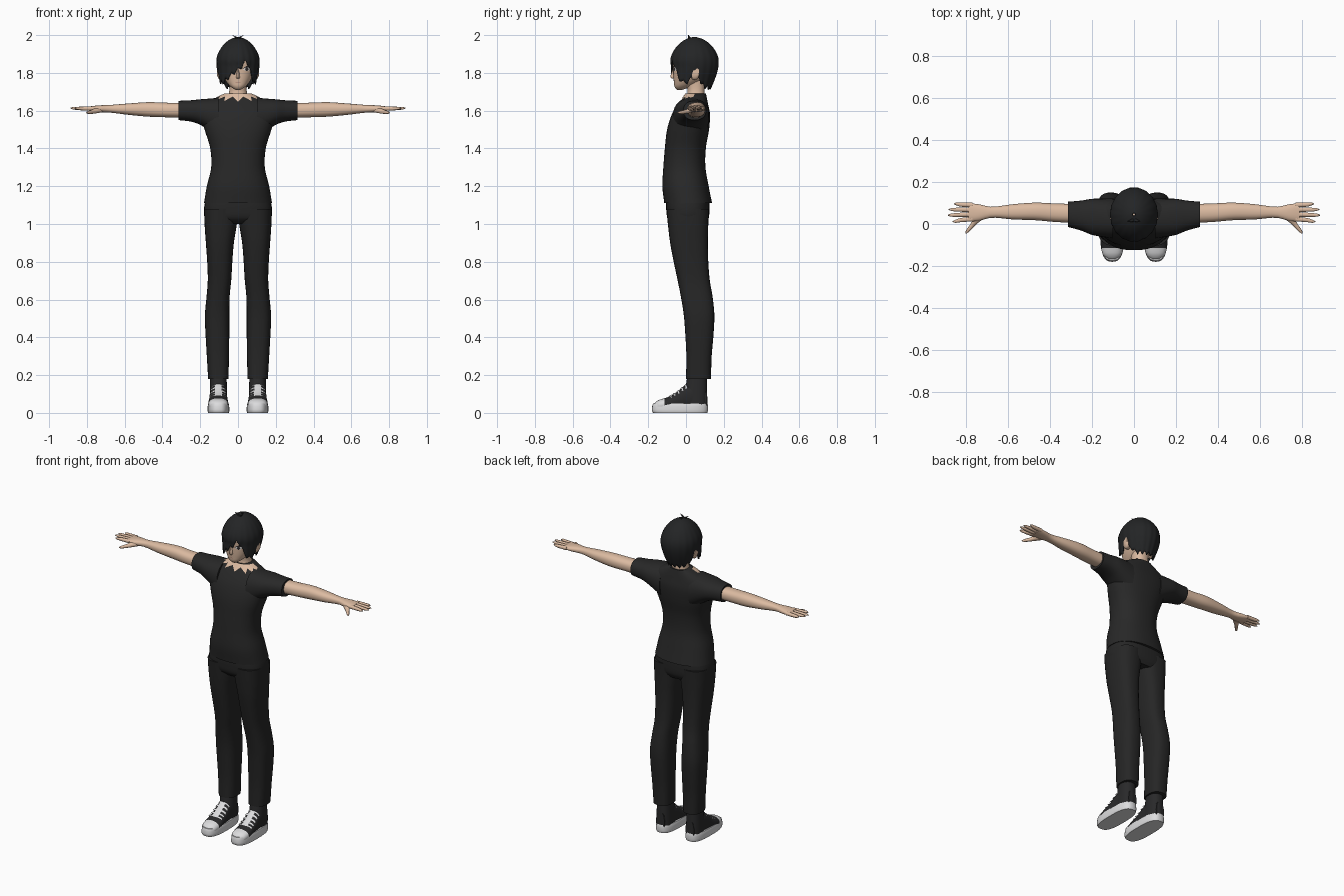
import bpy, bmesh, math
from math import sin, cos, radians, pi

cube = bpy.data.objects.get("Cube")
if cube:
    bpy.data.objects.remove(cube)


def material(name, r, g, b):
    m = bpy.data.materials.new(name)
    m.use_nodes = True
    m.diffuse_color = (r, g, b, 1)
    node = m.node_tree.nodes["Principled BSDF"]
    node.inputs["Base Color"].default_value = (r, g, b, 1)
    node.inputs["Roughness"].default_value = 0.8
    return m


skin = material("skin", .72, .5, .36)
hair_black = material("hair black", .017, .018, .019)
shirt_black = material("shirt black", .021, .021, .021)
trouser_black = material("trouser black", .019, .019, .019)
canvas_black = material("canvas black", .022, .022, .023)
rubber_white = material("rubber white", .72, .72, .73)
eye_white = material("eye white", .8, .78, .76)
eye_dark = material("eye dark", .03, .025, .025)
lip = material("lip", .42, .2, .16)


def spline(rows, t):
    """Smooth interpolation of table rows keyed by their first value."""
    t = min(max(t, rows[0][0]), rows[-1][0])
    i = max(k for k in range(len(rows) - 1) if rows[k][0] <= t)
    a, b = rows[i], rows[i + 1]
    p, n = rows[max(i - 1, 0)], rows[min(i + 2, len(rows) - 1)]
    h = b[0] - a[0]
    s = (t - a[0]) / h
    out = []
    for k in range(1, len(a)):
        ma = (b[k] - p[k]) / (b[0] - p[0]) * h
        mb = (n[k] - a[k]) / (n[0] - a[0]) * h
        out.append(a[k] * (1 + 2 * s) * (1 - s) ** 2 + ma * s * (1 - s) ** 2
                   + b[k] * s * s * (3 - 2 * s) + mb * s * s * (s - 1))
    return out


def place(axis, t, u, v):
    return {"x": (t, u, v), "y": (u, t, v), "z": (u, v, t)}[axis]


def ring_point(rows, axis, t, a, p=2.3, grow=0.0):
    """Point on a lofted surface; angle 0 is the low side of the second extent."""
    u0, u1, v0, v1 = spline(rows, t)
    su, sv = sin(a), -cos(a)
    u = math.copysign(abs(su) ** (2 / p), su) * ((u1 - u0) / 2 + grow) + (u0 + u1) / 2
    v = math.copysign(abs(sv) ** (2 / p), sv) * ((v1 - v0) / 2 + grow) + (v0 + v1) / 2
    return place(axis, t, u, v)


def grid(name, rows, mats, closed=True, caps=True, mirror=False, rule=None):
    """Mesh from rows of points, with optional wrap, caps and mirror."""
    bm = bmesh.new()
    vs = [[bm.verts.new(co) for co in r] for r in rows]
    n = len(rows[0])
    for j in range(len(rows) - 1):
        for i in range(n if closed else n - 1):
            k = (i + 1) % n
            bm.faces.new((vs[j][i], vs[j][k], vs[j + 1][k], vs[j + 1][i]))
    if caps:
        bm.faces.new(vs[0])
        bm.faces.new(vs[-1])
    bmesh.ops.recalc_face_normals(bm, faces=bm.faces)
    if rule:
        for f in bm.faces:
            f.material_index = rule(f.calc_center_median())
    me = bpy.data.meshes.new(name)
    bm.to_mesh(me)
    bm.free()
    for m in mats:
        me.materials.append(m)
    me.shade_smooth()
    me.set_sharp_from_angle(angle=radians(45))
    ob = bpy.data.objects.new(name, me)
    bpy.context.collection.objects.link(ob)
    if mirror:
        ob.modifiers.new("Mirror", "MIRROR")
    return ob


def loft(name, axis, rows, mats, sides=28, steps=20, p=2.3, **kw):
    t0, t1 = rows[0][0], rows[-1][0]
    pts = [[ring_point(rows, axis, t0 + (t1 - t0) * j / steps, 2 * pi * i / sides, p)
            for i in range(sides)] for j in range(steps + 1)]
    return grid(name, pts, mats, **kw)


def patch(name, axis, rows, low, high, a0, a1, mat, n=12, steps=3, p=2.3, grow=.003, **kw):
    """Thin painted area lying on a loft, between two edges given by angle share."""
    pts = []
    for j in range(steps + 1):
        pts.append([])
        for i in range(n + 1):
            s = i / n
            t = low(s) + (high(s) - low(s)) * j / steps
            pts[-1].append(ring_point(rows, axis, t, radians(a0 + (a1 - a0) * s), p, grow))
    return grid(name, pts, [mat], closed=False, caps=False, **kw)


# Shirt, with a ragged neckline showing the skin
torso = [(1.11, -.18, .18, -.115, .138), (1.2, -.165, .165, -.125, .12),
         (1.3, -.142, .142, -.12, .103), (1.4, -.147, .147, -.112, .105),
         (1.5, -.177, .177, -.1, .122), (1.58, -.2, .2, -.075, .127),
         (1.63, -.185, .185, -.045, .118), (1.66, -.135, .135, -.022, .112),
         (1.69, -.07, .07, .0, .106)]
loft("shirt", "z", torso, [shirt_black], sides=40, steps=36)
patch("neckline_skin", "z", torso, lambda s: 1.675 - .027 * (round(s * 14) % 2) * sin(pi * s),
      lambda s: 1.69, -85, 85, skin, n=14, grow=.004)
loft("sleeve", "x", [(.1, -.07, .122, 1.46, 1.668), (.2, -.052, .12, 1.525, 1.66),
                     (.25, -.032, .112, 1.542, 1.655), (.315, -.014, .106, 1.55, 1.652)],
     [shirt_black], mirror=True)

# Arms and hands
loft("arm", "x", [(.27, .005, .095, 1.562, 1.642), (.38, .01, .098, 1.565, 1.642),
                  (.47, .018, .102, 1.568, 1.645), (.58, .022, .094, 1.578, 1.638),
                  (.68, .03, .082, 1.59, 1.63), (.74, .015, .094, 1.592, 1.628),
                  (.79, .012, .1, 1.599, 1.622)], [skin], mirror=True)
for name, y, tip, length in [("index_finger", .024, .012, .865), ("middle_finger", .046, .042, .888),
                             ("ring_finger", .068, .069, .884), ("little_finger", .09, .096, .858)]:
    loft(name, "x", [(.77, y - .012, y + .012, 1.6, 1.622), (.83, (y + tip) / 2 - .01, (y + tip) / 2 + .01, 1.602, 1.621),
                     (length - .01, tip - .007, tip + .007, 1.607, 1.619),
                     (length, tip - .002, tip + .002, 1.611, 1.615)],
         [skin], sides=10, steps=8, mirror=True)
loft("thumb", "y", [(-.045, .797, .803, 1.587, 1.592), (-.035, .785, .803, 1.583, 1.597),
                    (0, .75, .78, 1.584, 1.606), (.035, .705, .76, 1.59, 1.622)],
     [skin], sides=12, steps=10, mirror=True)

# Trousers
loft("trouser_hips", "z", [(1.0, -.155, .155, -.065, .105), (1.03, -.176, .176, -.096, .12),
                           (1.08, -.18, .18, -.105, .124), (1.14, -.17, .17, -.105, .122)],
     [trouser_black], p=2.7)
leg = [(.18, .05, .158, .0, .132), (.3, .048, .165, .002, .136), (.42, .046, .172, -.004, .146),
       (.52, .046, .175, -.012, .15), (.62, .044, .166, -.028, .14), (.7, .036, .16, -.044, .126),
       (.8, .03, .163, -.065, .118), (.9, .022, .17, -.084, .116), (1.0, .006, .177, -.096, .118),
       (1.08, .0, .179, -.104, .122)]
loft("trouser_leg", "z", leg, [trouser_black], steps=36, p=2.6, mirror=True)

# Canvas shoes
loft("shoe_sole", "z", [(0, .049, .158, -.174, .113), (.01, .046, .161, -.18, .116),
                        (.04, .047, .16, -.178, .116), (.05, .05, .157, -.174, .113)],
     [rubber_white], sides=36, steps=6, p=2.8, mirror=True)
upper = [(-.173, .085, .12, .01, .045), (-.15, .06, .147, .01, .066), (-.1, .051, .157, .01, .082),
         (-.05, .054, .154, .01, .108), (0, .058, .15, .01, .148), (.05, .06, .148, .01, .16),
         (.11, .074, .132, .01, .13)]
loft("shoe_upper", "y", upper, [canvas_black, rubber_white], steps=24, mirror=True,
     rule=lambda c: int(c.y < -.115))
loft("shoe_ankle", "z", [(.04, .056, .151, -.01, .113), (.12, .058, .149, -.004, .112),
                         (.2, .061, .147, .008, .11)], [canvas_black], mirror=True)
patch("shoe_tongue", "y", upper, lambda s: -.085, lambda s: -.005, 163, 197, rubber_white, mirror=True)
for k in range(5):
    y = -.09 + .02 * k
    patch("lace", "y", upper, lambda s: y + .008 * abs(2 * s - 1), lambda s: y + .008 + .008 * abs(2 * s - 1),
          128, 232, rubber_white, steps=1, grow=.005, mirror=True)

# Neck, head and face
loft("neck", "z", [(1.6, -.06, .06, .0, .1), (1.67, -.052, .052, .004, .1),
                   (1.71, -.046, .046, .008, .098), (1.78, -.05, .05, -.01, .1)], [skin])
head = [(1.71, -.013, .013, -.047, -.02), (1.725, -.037, .037, -.06, .02), (1.75, -.06, .06, -.064, .07),
        (1.78, -.077, .077, -.067, .11), (1.82, -.09, .09, -.069, .14), (1.88, -.092, .092, -.068, .145),
        (1.94, -.055, .055, -.02, .11)]
loft("head", "z", head, [skin], steps=26)
loft("nose", "z", [(1.77, -.008, .008, -.074, -.05), (1.778, -.01, .01, -.083, -.05),
                   (1.82, -.004, .004, -.069, -.05)], [skin], sides=10, steps=8)
loft("ear", "x", [(.075, .025, .06, 1.765, 1.815), (.1, .025, .07, 1.765, 1.825),
                  (.11, .04, .07, 1.785, 1.825)], [skin], sides=14, steps=6, mirror=True)
patch("eye", "z", head, lambda s: 1.819 - .01 * sin(pi * s), lambda s: 1.819 + .012 * sin(pi * s),
      14, 42, eye_white, mirror=True)
patch("iris", "z", head, lambda s: 1.819 - .01 * sin(pi * s), lambda s: 1.819 + .011 * sin(pi * s),
      20, 34, eye_dark, grow=.004, mirror=True)
patch("eyelid", "z", head, lambda s: 1.82 + .01 * sin(pi * s), lambda s: 1.822 + .015 * sin(pi * s),
      12, 45, eye_dark, steps=1, grow=.005, mirror=True)
patch("mouth", "z", head, lambda s: 1.747, lambda s: 1.747 + .003 * sin(pi * s), -12, 12, lip, steps=1)

# Hair: a cap of ridged locks with a swept fringe and ragged hem
hem = [(-180, 1.72), (-125, 1.725), (-92, 1.775), (-70, 1.75), (-48, 1.75), (-28, 1.775), (-10, 1.8),
       (8, 1.825), (20, 1.855), (32, 1.84), (45, 1.775), (65, 1.745), (92, 1.775), (125, 1.725), (180, 1.72)]
cap = [(1.7, .62), (1.74, .76), (1.8, .93), (1.85, 1), (1.89, .96), (1.93, .79), (1.96, .57),
       (1.98, .32), (1.99, .06)]


def hair_rows(lift, columns=108, steps=22):
    rows = []
    for j in range(steps + 1):
        rows.append([])
        for i in range(columns):
            deg = -180 + 360 * i / columns
            lock = abs((i % 6) / 3 - 1)
            s = j / steps
            bottom = spline(hem, deg)[0] + .022 * (lock - .4) + lift
            z = 1.99 - (1.99 - bottom) * (1 - cos(s * pi / 2))
            r = spline(cap, z)[0]
            front = max(cos(radians(deg)), 0)
            if z < 1.85:
                r += (.97 - r) * front ** .5
            r *= 1 - .025 * lock * s
            rows[-1].append((.115 * r * sin(radians(deg)), .045 - .13 * r * cos(radians(deg)), z))
    return rows


hair = grid("hair", hair_rows(0), [hair_black], caps=False)
thick = hair.modifiers.new("Thickness", "SOLIDIFY")
thick.thickness = .008
thick.offset = -1
for side in (-1, 1):
    loft("crown_tuft", "z", [(1.975, -.012, .012, .01, .03), (1.99, side * .012 - .006, side * .012 + .006, .01, .022),
                             (2.0, side * .03 - .001, side * .03 + .001, .012, .014)],
         [hair_black], sides=8, steps=6)
